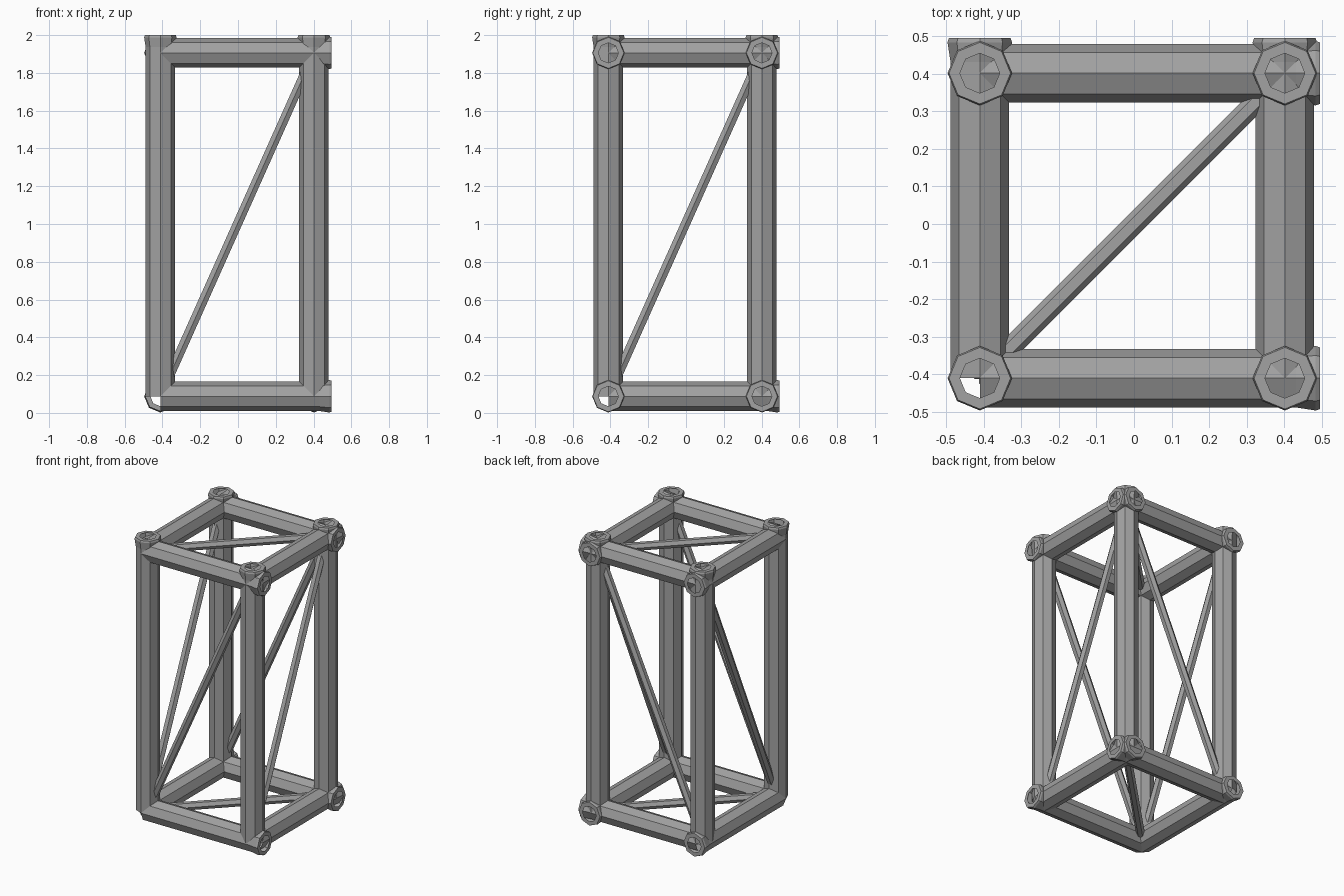
import bpy, bmesh, math
from mathutils import Vector

cube = bpy.data.objects.get("Cube")
if cube:
    bpy.data.objects.remove(cube, do_unlink=True)

LOW = Vector((-0.411, -0.411, 0.088))    # joint centres on the negative side
HIGH = Vector((0.402, 0.402, 1.906))     # joint centres on the positive side
TUBE_R, RIM_R, BORE_R = 0.078, 0.086, 0.053
BRACE_R = 0.028
SIDES = 8

steel = bpy.data.materials.new("grey_steel")
steel.use_nodes = True
grey = (0.36, 0.36, 0.36, 1)
steel.diffuse_color = grey
steel.node_tree.nodes["Principled BSDF"].inputs["Base Color"].default_value = grey


def finish(name, bm):
    mesh = bpy.data.meshes.new(name)
    bm.to_mesh(mesh)
    bm.free()
    mesh.materials.append(steel)
    obj = bpy.data.objects.new(name, mesh)
    bpy.context.collection.objects.link(obj)


def skin(bm, rings):
    """Join successive rings of points with quads."""
    rows = [[bm.verts.new(p) for p in ring] for ring in rings]
    n = len(rows[0])
    for low, up in zip(rows, rows[1:]):
        for i in range(n):
            j = (i + 1) % n
            bm.faces.new((low[i], low[j], up[j], up[i]))
    return rows


def corner(flags):
    return Vector([HIGH[i] if f else LOW[i] for i, f in enumerate(flags)])


def beam(name, axis, u_high, v_high):
    """Hollow tube, mitred at its low end and flared into a socket at its high end."""
    u, v = (axis + 1) % 3, (axis + 2) % 3
    flags = [0, 0, 0]
    flags[u], flags[v] = u_high, v_high
    base = corner(flags)
    length = HIGH[axis] - LOW[axis]

    def point(i, radius, along=None):
        angle = math.tau * i / SIDES
        a, b = radius * math.cos(angle), radius * math.sin(angle)
        if along is None:    # mitre against the two neighbouring tubes
            along = max(0, -a if u_high else a, -b if v_high else b)
        p = base.copy()
        p[u] += a
        p[v] += b
        p[axis] += along
        return p

    profile = [(TUBE_R, None), (TUBE_R, length + 0.03), (RIM_R, length + 0.082),
               (RIM_R - 0.004, length + 0.094), (BORE_R, length + 0.094)]
    bm = bmesh.new()
    skin(bm, [[point(i, r, t) for i in range(SIDES)] for r, t in profile])
    finish(name, bm)


def brace(name, start, end):
    """Thin six-sided rod between two joints."""
    direction = (end - start).normalized()
    side = direction.cross(Vector((0, 0, 1))).normalized()
    up = side.cross(direction)
    # hide both ends inside the joints
    ends = (start + direction * 0.05, end - direction * 0.05)
    rings = [[c + BRACE_R * (math.cos(k * math.tau / 6) * side + math.sin(k * math.tau / 6) * up)
              for k in range(6)] for c in ends]
    bm = bmesh.new()
    skin(bm, rings)
    bmesh.ops.recalc_face_normals(bm, faces=bm.faces)
    for f in bm.faces:
        if f.normal.dot(f.calc_center_median() - (start + end) / 2) < 0:
            f.normal_flip()
    finish(name, bm)


# Four beams along each axis
for axis, label in enumerate(("cross_beam", "side_beam", "post")):
    for n in range(4):
        beam(f"{label}_{n + 1}", axis, n % 2, n // 2)

# Diagonal brace on each of the six faces
for axis, label in enumerate(("side_brace", "cross_brace", "level_brace")):
    for level in (0, 1):
        first, last = [0, 0, 0], [1, 1, 1]
        first[axis] = last[axis] = level
        brace(f"{label}_{level + 1}", corner(first), corner(last))
